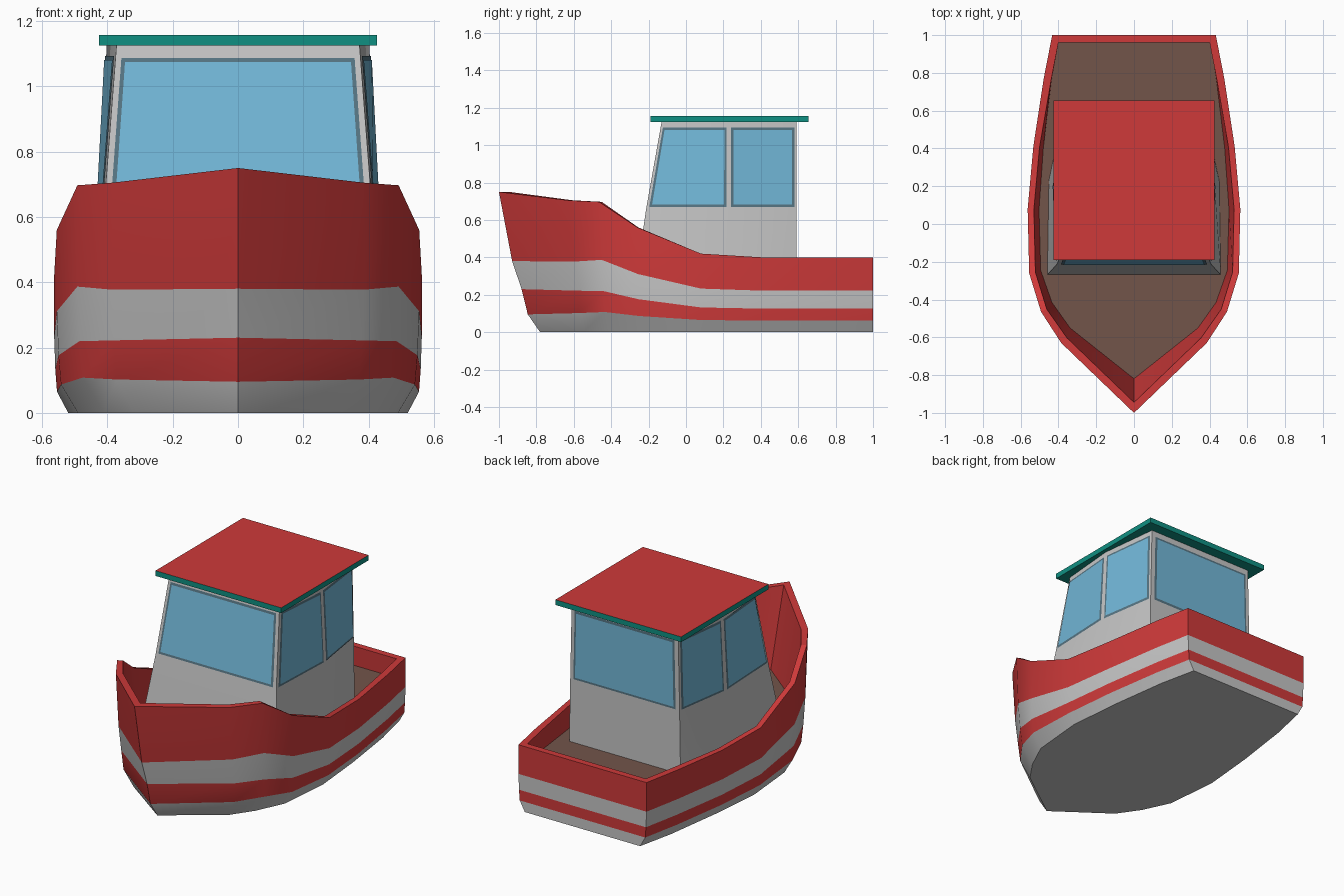
import bpy, bmesh, math
from mathutils import Vector

if "Cube" in bpy.data.objects:
    bpy.data.objects.remove(bpy.data.objects["Cube"])


def mat(name, r, g, b):
    m = bpy.data.materials.new(name)
    m.diffuse_color = (r, g, b, 1)
    m.use_nodes = True
    m.node_tree.nodes["Principled BSDF"].inputs["Base Color"].default_value = m.diffuse_color
    return m


RED = mat("red", 0.62, 0.042, 0.042)
GREY = mat("light_grey", 0.56, 0.56, 0.56)
BROWN = mat("deck_brown", 0.17, 0.09, 0.068)
TEAL = mat("teal", 0.005, 0.28, 0.225)
GLASS = mat("glass_blue", 0.17, 0.48, 0.69)
FRAME = mat("frame_slate", 0.095, 0.18, 0.23)


def make(name, verts, faces, mats, idx, smooth=True):
    me = bpy.data.meshes.new(name)
    me.from_pydata([tuple(v) for v in verts], [], faces)
    for m in mats:
        me.materials.append(m)
    for p, i in zip(me.polygons, idx):
        p.material_index = i
    ob = bpy.data.objects.new(name, me)
    bpy.context.collection.objects.link(ob)
    if smooth:
        bpy.ops.object.select_all(action='DESELECT')
        ob.select_set(True)
        bpy.context.view_layer.objects.active = ob
        bpy.ops.object.shade_smooth_by_angle(angle=math.radians(20))
    return ob


def bridge(rings):
    """Stack closed rings into quads plus bottom and top caps."""
    n = len(rings[0])
    verts = [v for r in rings for v in r]
    faces = [(k * n + i, k * n + (i + 1) % n, (k + 1) * n + (i + 1) % n, (k + 1) * n + i)
             for k in range(len(rings) - 1) for i in range(n)]
    faces.append(tuple(reversed(range(n))))
    faces.append(tuple(range((len(rings) - 1) * n, len(rings) * n)))
    return verts, faces


def mirror_ring(half, skip=0):
    return half + [Vector((-p.x, p.y, p.z)) for p in reversed(half[skip:])]


# Hull stations: sheer y, sheer z, sheer x, bottom x, bottom y
STATIONS = [(-1.0, .75, 0, 0, -.78), (-.63, .705, .385, .32, -.55),
            (-.465, .697, .492, .41, -.42), (-.26, .56, .555, .49, -.25),
            (.08, .42, .563, .52, .08), (.41, .40, .533, .49, .41),
            (.77, .40, .478, .44, .77), (1.0, .40, .433, .39, 1.0)]
XB = (0, .8, .92, 1, 1)
YB = (0, .3, .45, .68, 1)


def hull_point(s, k):
    y, z, x, xb, yb = STATIONS[s]
    zf = {0: (0, .127, .307, .507, 1), 1: (0, .145, .315, .535, 1)}.get(s, (0, .155, .315, .555, 1))
    return Vector((xb + (x - xb) * XB[k], yb + (y - yb) * YB[k], z * zf[k]))


def hull_at_height(s, z):
    pts = [hull_point(s, k) for k in range(5)]
    for a, b in zip(pts, pts[1:]):
        if a.z <= z <= b.z:
            return a.lerp(b, (z - a.z) / (b.z - a.z))


def inset(ring, dist):
    """Mitred inward offset of a counter-clockwise ring in plan."""
    out = []
    for i, p in enumerate(ring):
        a = (p - ring[i - 1]).to_2d().normalized()
        b = (ring[(i + 1) % len(ring)] - p).to_2d().normalized()
        na, nb = Vector((-a.y, a.x)), Vector((-b.y, b.x))
        m = (na + nb) * dist(p.y) / (1 + na.dot(nb))
        out.append(Vector((p.x + m.x, p.y + m.y, p.z)))
    return out


# Hull with stripes, gunwale rim, inner wall and deck
DECK_Z = .28
count = range(len(STATIONS))
rings = [mirror_ring([hull_point(s, k) for s in count], 1) for k in range(5)]
rings.append(inset(rings[4], lambda y: .04 if abs(y) > .6 else .033))
rings.append(inset(mirror_ring([hull_at_height(s, DECK_Z) for s in count], 1),
                   lambda y: .06 - .025 * max(0, (y - .2) / .8)))
n = len(rings[0])
v, f = bridge(rings)
bands = [1, 0, 1, 0, 0, 0]
make("hull", v, f, [RED, GREY, BROWN], [b for b in bands for _ in range(n)] + [1, 2])

# Cabin: front, middle and back pillars at three heights
lower = [Vector(p) for p in ((.46, -.27, DECK_Z - .01), (.452, .225, DECK_Z - .01), (.376, .59, DECK_Z - .01))]
sill = [Vector(p) for p in ((.408, -.213, .66), (.426, .225, .66), (.37, .59, .66))]
head = [Vector(p) for p in ((.372, -.13, 1.127), (.402, .225, 1.127), (.36, .59, 1.127))]
walls = [mirror_ring(h) for h in (lower, sill, head)]
v, f = bridge(walls)
make("cabin", v, f, [GREY], [0] * len(f))


# Windows: slate frame plate with a glass plate just in front
def plate(name, i, u0, u1, v0, v1, off, material):
    j = (i + 1) % 6
    a, b, c, d = walls[1][i], walls[1][j], walls[2][j], walls[2][i]
    nrm = (c - a).cross(d - b).normalized()
    pts = [a.lerp(b, u).lerp(d.lerp(c, u), w) + nrm * off
           for u, w in ((u0, v0), (u1, v0), (u1, v1), (u0, v1))]
    make(name, pts, [(0, 1, 2, 3)], [material], [0], False)


WINDOWS = [("right_front", .065, .95, .9), ("right_back", .08, .935, .9), ("back", .05, .95, .89),
           ("left_back", .065, .92, .9), ("left_front", .05, .935, .9), ("front", .04, .96, .885)]
for i, (name, u0, u1, top) in enumerate(WINDOWS):
    m = .013 / (walls[1][(i + 1) % 6] - walls[1][i]).length
    plate(name + "_window_frame", i, u0 - m, u1 + m, .02, top + .028, .004, FRAME)
    plate(name + "_window_glass", i, u0, u1, .048, top, .007, GLASS)

# Roof slab: red top, teal edges and underside
slab = [[Vector((.425 * sx, y, z)) for sx, y in ((-1, -.19), (1, -.19), (1, .655), (-1, .655))]
        for z in (1.125, 1.157)]
v, f = bridge(slab)
make("roof", v, f, [TEAL, RED], [0] * 5 + [1], False)
